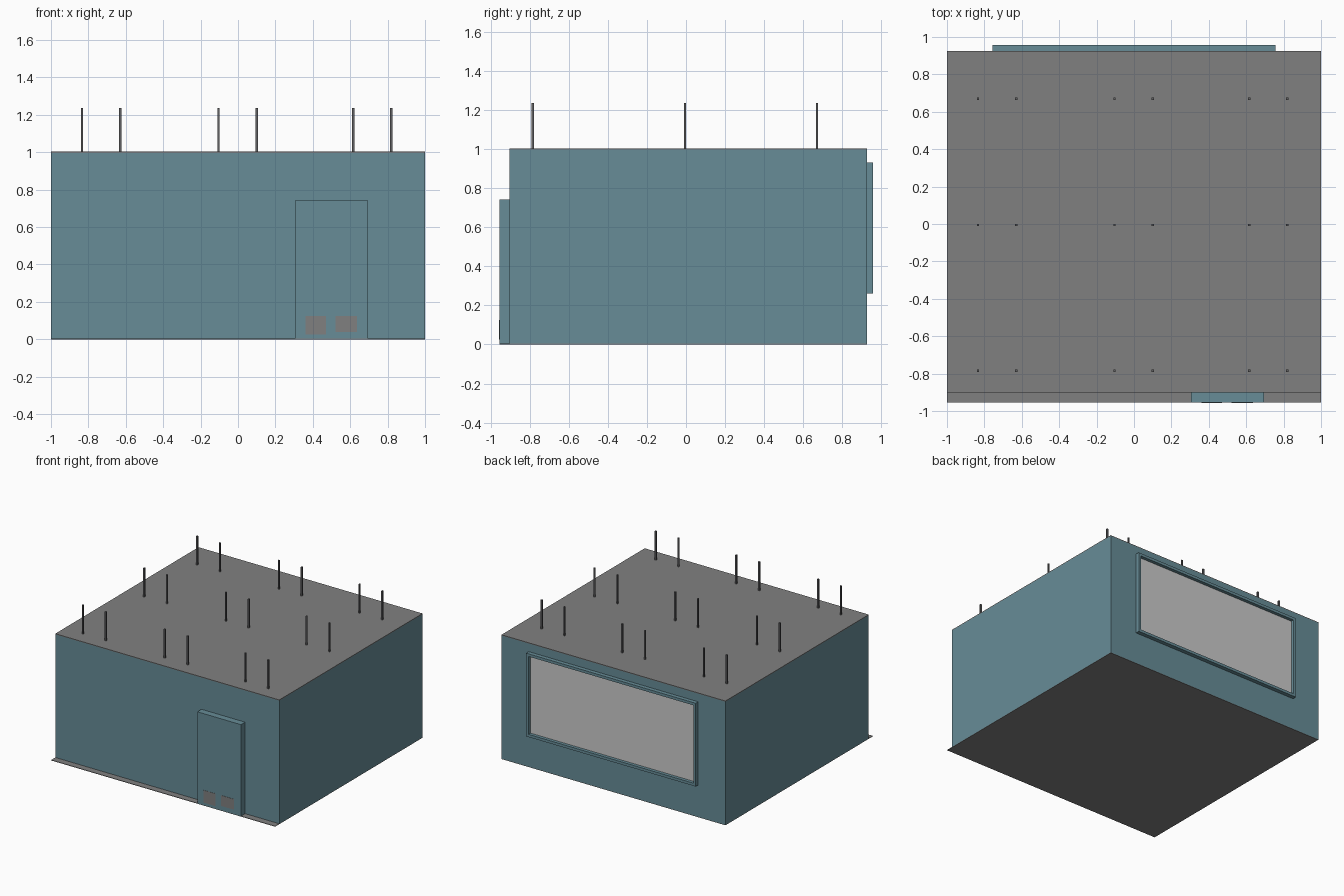
import bpy, bmesh

if "Cube" in bpy.data.objects:
    bpy.data.objects.remove(bpy.data.objects["Cube"])


def material(name, rgb):
    m = bpy.data.materials.new(name)
    m.diffuse_color = (*rgb, 1)
    m.use_nodes = True
    m.node_tree.nodes["Principled BSDF"].inputs["Base Color"].default_value = m.diffuse_color
    return m


TEAL = material("teal wall", (0.135, 0.265, 0.31))
GREY = material("mid grey", (0.216, 0.216, 0.216))
PANE = material("pale grey glass", (0.6, 0.6, 0.6))
ROD = material("dark rod grey", (0.12, 0.12, 0.125))


def box(name, x, y, z, mat):
    """Box from (min, max) ranges on each axis."""
    bm = bmesh.new()
    bmesh.ops.create_cube(bm, size=1)
    for v in bm.verts:
        v.co = [r[0] if c < 0 else r[1] for c, r in zip(v.co, (x, y, z))]
    me = bpy.data.meshes.new(name)
    bm.to_mesh(me)
    bm.free()
    me.materials.append(mat)
    ob = bpy.data.objects.new(name, me)
    bpy.context.collection.objects.link(ob)
    return ob


FRONT, BACK, T = -0.902, 0.925, 0.03

# floor, which runs out under the door, and flat ceiling
box("floor", (-1, 1), (-0.955, BACK), (0, 0.004), GREY)
box("ceiling", (-1, 1), (FRONT, BACK), (0.997, 1.003), GREY)

# walls
box("front_wall", (-1, 1), (FRONT, FRONT + T), (0.004, 0.997), TEAL)
box("back_wall", (-1, 1), (BACK - T, BACK), (0.004, 0.997), TEAL)
for side, s in (("left", -1), ("right", 1)):
    xs = sorted((s, s * (1 - T)))
    box(side + "_wall", xs, (FRONT + T, BACK - T), (0.004, 0.997), TEAL)

# door with two kick patches
box("door", (0.305, 0.695), (-0.955, FRONT), (0.002, 0.742), TEAL)
box("door_patch_left", (0.36, 0.47), (-0.957, -0.955), (0.025, 0.125), GREY)
box("door_patch_right", (0.52, 0.635), (-0.957, -0.955), (0.04, 0.125), GREY)

# window: four frame bars around a recessed pane
X, Z0, Z1, B = 0.757, 0.26, 0.932, 0.022
DEPTH = (BACK, 0.957)
for side, s in (("left", -1), ("right", 1)):
    xs = sorted((s * X, s * (X - B)))
    box("window_frame_" + side, xs, DEPTH, (Z0, Z1), TEAL)
box("window_frame_bottom", (B - X, X - B), DEPTH, (Z0, Z0 + B), TEAL)
box("window_frame_top", (B - X, X - B), DEPTH, (Z1 - B, Z1), TEAL)
box("window_pane", (B - X, X - B), (BACK, BACK + 0.006), (Z0 + B, Z1 - B), PANE)

# nine hanging lamps, each on a pair of rods that pass through the ceiling
R = 0.006
for x in (-0.732, -0.002, 0.718):
    for y in (-0.785, -0.005, 0.67):
        box("ceiling_lamp", (x - 0.14, x + 0.14), (y - 0.03, y + 0.03), (0.86, 0.89), PANE)
        for dx in (-0.102, 0.102):
            box("lamp_rod", (x + dx - R, x + dx + R), (y - R, y + R), (0.89, 1.236), ROD)
